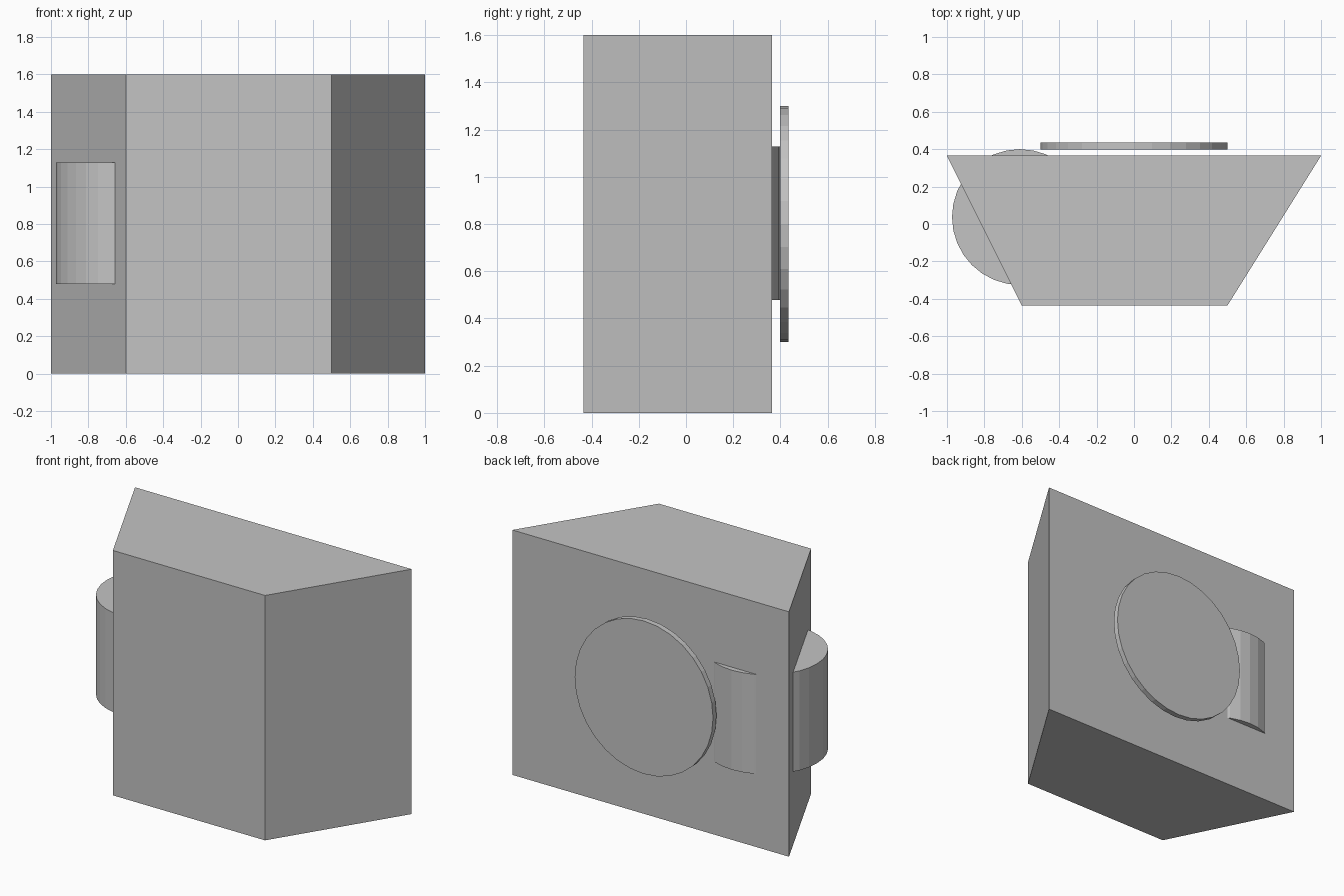
import bpy
import bmesh
import math
from mathutils import Matrix

cube = bpy.data.objects.get("Cube")
if cube:
    bpy.data.objects.remove(cube, do_unlink=True)

# Single grey finish
GREY = (0.55, 0.55, 0.55, 1)
grey = bpy.data.materials.new("plain grey")
grey.use_nodes = True
grey.diffuse_color = GREY
grey.node_tree.nodes["Principled BSDF"].inputs["Base Color"].default_value = GREY


def finish(name, bm):
    bmesh.ops.recalc_face_normals(bm, faces=bm.faces)
    mesh = bpy.data.meshes.new(name)
    bm.to_mesh(mesh)
    bm.free()
    mesh.materials.append(grey)
    obj = bpy.data.objects.new(name, mesh)
    bpy.context.collection.objects.link(obj)
    return obj


def prism(name, outline, height):
    bm = bmesh.new()
    base = bm.faces.new([bm.verts.new((x, y, 0)) for x, y in outline])
    top = bmesh.ops.extrude_face_region(bm, geom=[base], use_keep_orig=True)
    moved = [v for v in top["geom"] if isinstance(v, bmesh.types.BMVert)]
    bmesh.ops.translate(bm, verts=moved, vec=(0, 0, height))
    return finish(name, bm)


def cylinder(name, centre, radius, depth, tilt=0):
    bm = bmesh.new()
    place = Matrix.Translation(centre) @ Matrix.Rotation(tilt, 4, "X")
    bmesh.ops.create_cone(bm, cap_ends=True, segments=32, radius1=radius,
                          radius2=radius, depth=depth, matrix=place)
    return finish(name, bm)


# Wedge-sided body, wider at the back
prism("body", [(-0.6, -0.435), (0.5, -0.435), (1, 0.365), (-1, 0.365)], 1.6)

# Upright drum poking through the right side and the back
cylinder("side_drum", (-0.61, 0.037, 0.803), 0.363, 0.65)

# Thin disc standing just off the back
cylinder("back_disc", (0, 0.417, 0.8), 0.5, 0.036, math.pi / 2)
